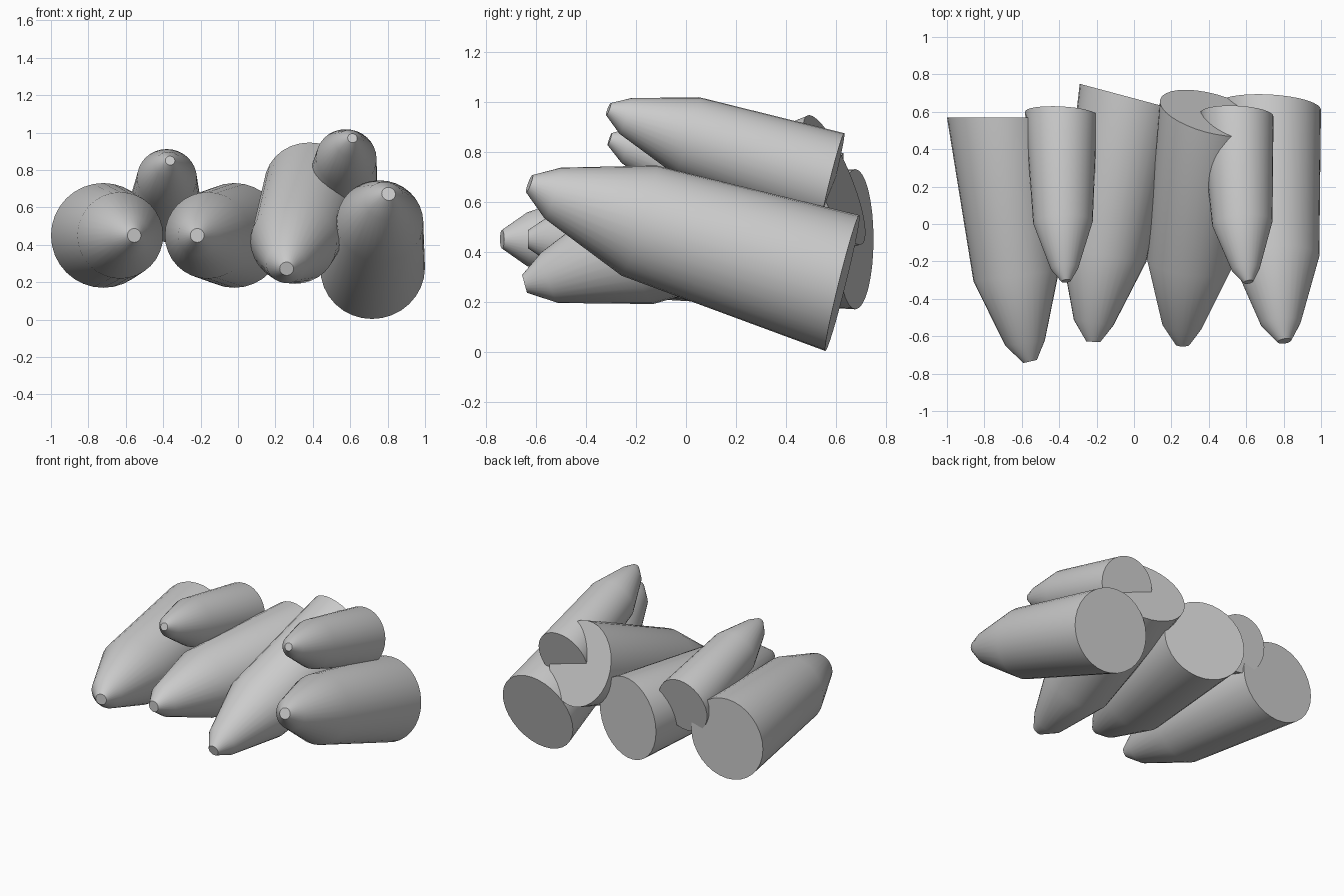
import bpy, bmesh
from math import sin, cos, pi, radians
from mathutils import Vector

if "Cube" in bpy.data.objects:
    bpy.data.objects.remove(bpy.data.objects["Cube"])

SIDES = 32
# ring profile: fraction of length, fraction of sideways lean, radius, ring tilt
RINGS = [(0, 0, 0.28, 0), (0.649, 0.55, 0.231, 0.78),
         (0.924, 0.835, 0.107, 0.85), (1, 1, 0.037, 1.4)]


def pointed_peg(name, base, tip, yaw, pitch, scale=1.0):
    """Tapered peg with a flat base facing yaw/pitch and a nose leaning to tip."""
    base, tip = Vector(base), Vector(tip)
    yaw, pitch = radians(yaw), radians(pitch)
    axis = Vector((sin(yaw) * cos(pitch), -cos(yaw) * cos(pitch), sin(pitch)))
    height = (tip - base).dot(axis)
    lean = tip - base - axis * height
    bm = bmesh.new()
    rows = []
    for f, side, r, tilt in RINGS:
        n = (axis + lean * (tilt / scale)).normalized()
        u = n.cross(Vector((0, 0, 1))).normalized()
        v = u.cross(n)
        c = base + axis * (height * f) + lean * side
        rows.append([bm.verts.new(c + (u * cos(2 * pi * i / SIDES)
                                       + v * sin(2 * pi * i / SIDES)) * r * scale)
                     for i in range(SIDES)])
    for a, b in zip(rows, rows[1:]):
        for i in range(SIDES):
            j = (i + 1) % SIDES
            bm.faces.new((a[i], a[j], b[j], b[i]))
    bm.faces.new(rows[0])
    bm.faces.new(rows[-1])
    bmesh.ops.recalc_face_normals(bm, faces=bm.faces)
    mesh = bpy.data.meshes.new(name)
    bm.to_mesh(mesh)
    bm.free()
    ob = bpy.data.objects.new(name, mesh)
    bpy.context.collection.objects.link(ob)
    bpy.ops.object.select_all(action='DESELECT')
    ob.select_set(True)
    bpy.context.view_layer.objects.active = ob
    bpy.ops.object.shade_smooth_by_angle(angle=radians(40))


# four large pegs, left to right
pointed_peg("left_peg", (-0.72, 0.57, 0.45), (-0.555, -0.735, 0.45), 0, 0)
pointed_peg("middle_left_peg", (-0.02, 0.677, 0.45), (-0.218, -0.63, 0.45), -15, 0)
pointed_peg("middle_right_peg", (0.41, 0.593, 0.687), (0.26, -0.645, 0.272), -15, -22)
pointed_peg("right_peg", (0.72, 0.625, 0.275), (0.805, -0.626, 0.672), -3, 14)
# two small pegs resting on top
pointed_peg("small_left_peg", (-0.39, 0.59, 0.605), (-0.363, -0.305, 0.85), -3, 11.5, 0.69)
pointed_peg("small_right_peg", (0.55, 0.585, 0.684), (0.612, -0.31, 0.97), -3, 14, 0.7)
